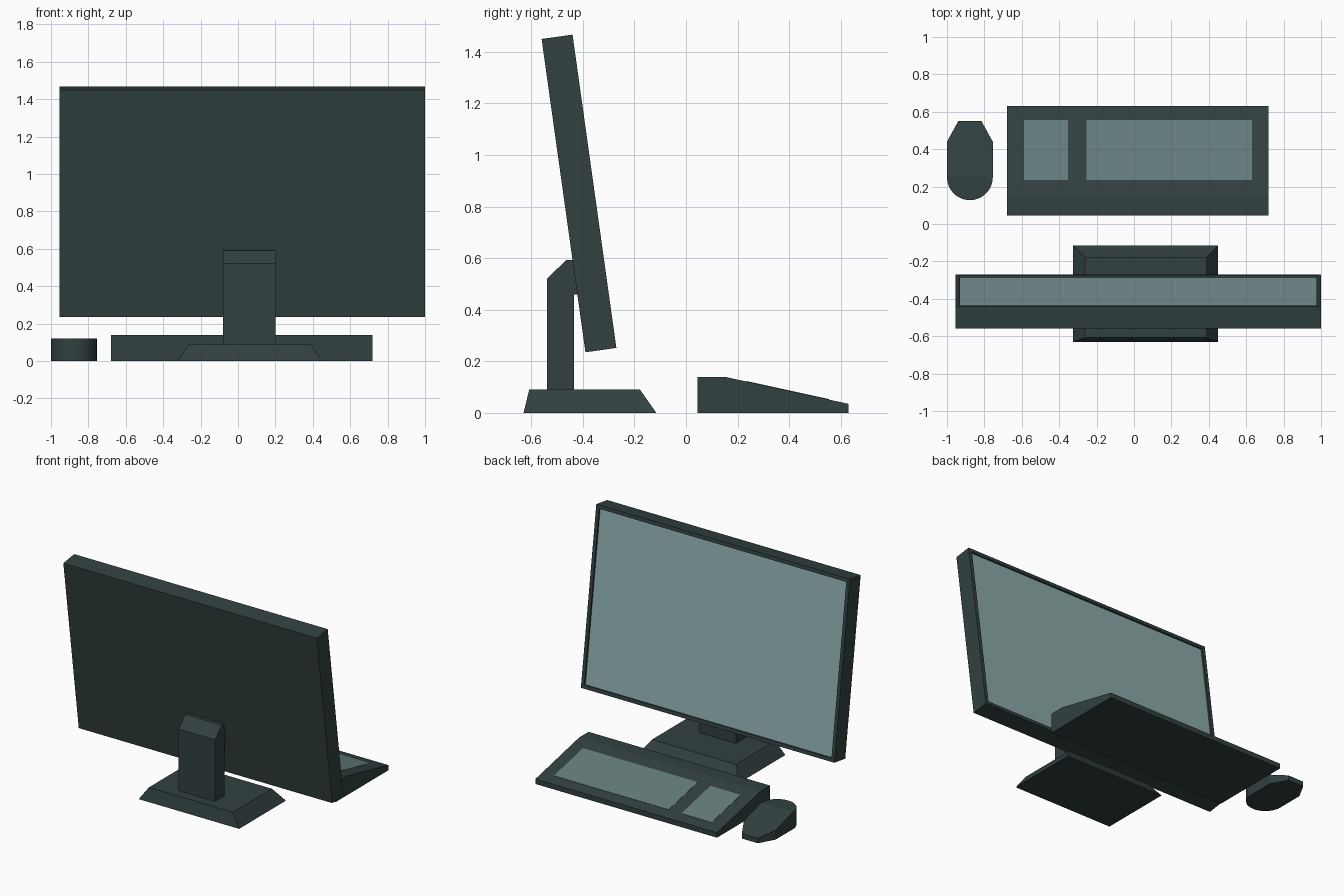
import bpy, bmesh, math
from mathutils import Vector

cube = bpy.data.objects.get("Cube")
if cube:
    bpy.data.objects.remove(cube, do_unlink=True)


def make_material(name, rgb):
    mat = bpy.data.materials.new(name)
    mat.use_nodes = True
    mat.diffuse_color = (*rgb, 1)
    mat.node_tree.nodes["Principled BSDF"].inputs["Base Color"].default_value = (*rgb, 1)
    return mat


casing = make_material("dark casing", (0.031, 0.052, 0.051))
glass = make_material("pale screen", (0.26, 0.40, 0.40))
key_grey = make_material("key grey", (0.13, 0.205, 0.205))


def finish(bm, name, *mats):
    bmesh.ops.recalc_face_normals(bm, faces=bm.faces)
    mesh = bpy.data.meshes.new(name)
    bm.to_mesh(mesh)
    bm.free()
    for mat in mats:
        mesh.materials.append(mat)
    obj = bpy.data.objects.new(name, mesh)
    bpy.context.collection.objects.link(obj)
    return obj


def prism(points, offset):
    """Extrude a closed outline of 3D points along an offset."""
    bm = bmesh.new()
    face = bm.faces.new([bm.verts.new(p) for p in points])
    new = bmesh.ops.extrude_face_region(bm, geom=[face])["geom"]
    bmesh.ops.translate(bm, vec=offset,
                        verts=[v for v in new if isinstance(v, bmesh.types.BMVert)])
    bmesh.ops.recalc_face_normals(bm, faces=bm.faces)
    return bm


def side_prism(profile, x0, x1):
    return prism([(x0, y, z) for y, z in profile], (x1 - x0, 0, 0))


# Monitor: tilted slab with a recessed screen on its +y face
bm = side_prism([(-0.39, 0.235), (-0.27, 0.252), (-0.44, 1.467), (-0.56, 1.45)], -0.955, 1.0)
screen = max(bm.faces, key=lambda f: f.normal.y)
bmesh.ops.inset_region(bm, faces=[screen], thickness=0.035)
bmesh.ops.inset_region(bm, faces=[screen], thickness=0, depth=-0.012)
screen.material_index = 1
finish(bm, "monitor", casing, glass)

# Stand neck with a bevelled top reaching into the monitor back
finish(side_prism([(-0.54, 0.08), (-0.54, 0.52), (-0.465, 0.592), (-0.41, 0.592),
                   (-0.41, 0.46), (-0.435, 0.46), (-0.435, 0.08)], -0.08, 0.2),
       "stand_neck", casing)

# Stand base: block with its top drawn in
bm = prism([(-0.325, -0.63, 0), (0.45, -0.63, 0), (0.45, -0.115, 0), (-0.325, -0.115, 0)],
           (0, 0, 0.09))
for v in bm.verts:
    if v.co.z > 0.05:
        v.co.x += 0.063 if v.co.x < 0 else -0.063
        v.co.y += 0.022 if v.co.y < -0.4 else -0.063
finish(bm, "stand_base", casing)

# Keyboard wedge
finish(side_prism([(0.045, 0), (0.045, 0.14), (0.15, 0.14), (0.63, 0.035), (0.63, 0)],
                  -0.68, 0.72), "keyboard", casing)


# Key fields: thin plates lying on the keyboard slope
def slope_z(y):
    return 0.14 - (y - 0.15) * 0.105 / 0.48


for name, x0, x1 in (("main_keys", -0.255, 0.63), ("number_keys", -0.587, -0.353)):
    y0, y1 = 0.235, 0.555
    z0, z1 = slope_z(y0), slope_z(y1)
    finish(side_prism([(y0, z0 - 0.003), (y1, z1 - 0.003), (y1, z1 + 0.002), (y0, z0 + 0.002)],
                      x0, x1), name, key_grey)

# Mouse: rounded rear, chamfered nose, top sloping down from mid body
cx, cy, r = -0.8775, 0.25, 0.1225
outline = [(cx + r * math.cos(a), cy + r * math.sin(a), 0)
           for a in (math.pi + math.pi * i / 24 for i in range(25))]
outline += [(cx + r, 0.44, 0), (cx + 0.062, 0.55, 0), (cx - 0.062, 0.55, 0), (cx - r, 0.44, 0)]
bm = prism(outline, (0, 0, 0.12))
bmesh.ops.bisect_plane(bm, geom=bm.verts[:] + bm.edges[:] + bm.faces[:],
                       plane_co=Vector((0, cy, 0)), plane_no=Vector((0, 1, 0)), dist=0.0005)
for v in bm.verts:
    if v.co.z > 0.05 and v.co.y > cy:
        v.co.z -= (v.co.y - cy) * 0.085 / 0.3
mouse = finish(bm, "mouse", casing)
bpy.ops.object.select_all(action='DESELECT')
mouse.select_set(True)
bpy.context.view_layer.objects.active = mouse
bpy.ops.object.shade_smooth_by_angle(angle=math.radians(12))
